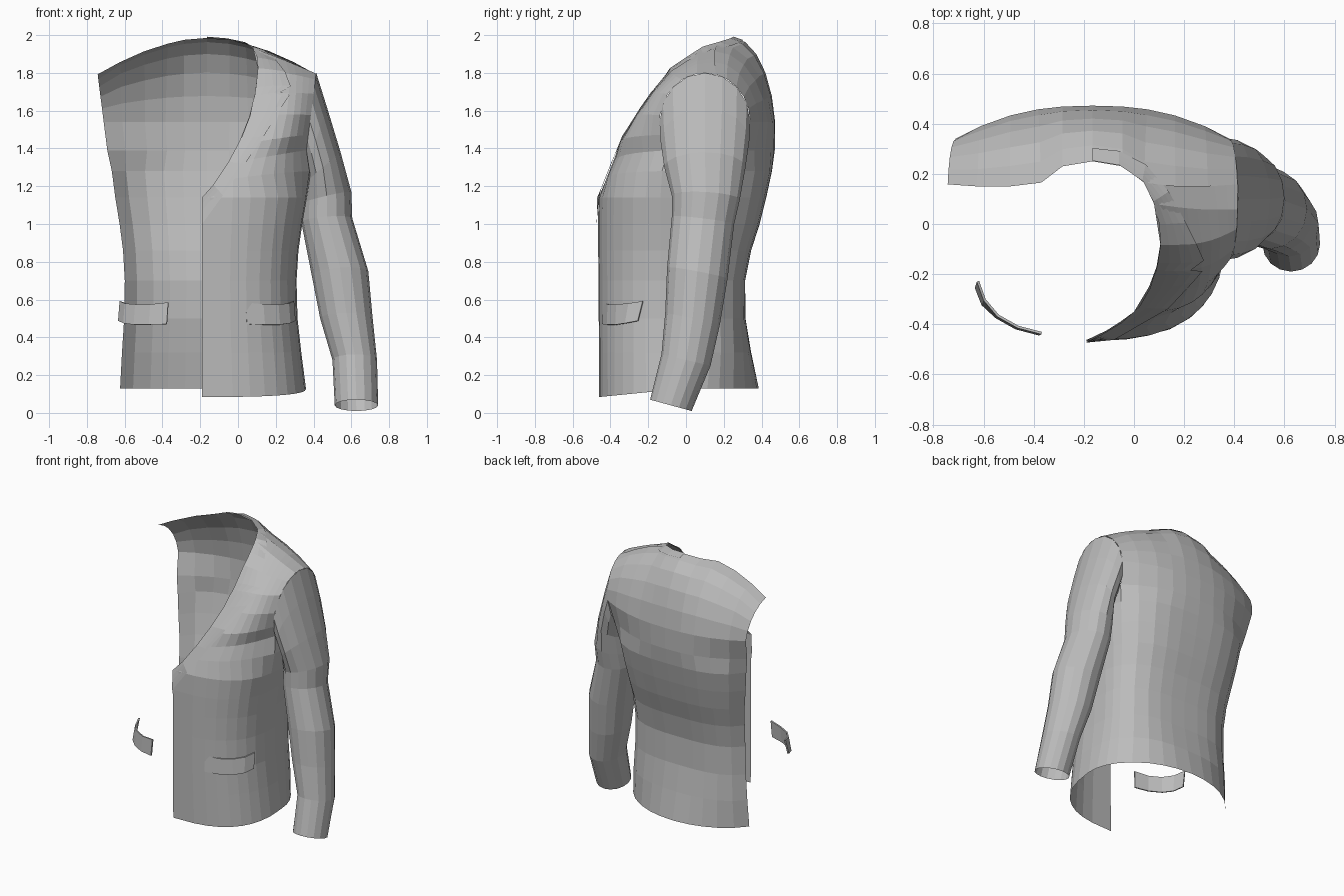
import bpy, bmesh, math
from mathutils import Vector

if "Cube" in bpy.data.objects:
    bpy.data.objects.remove(bpy.data.objects["Cube"])

CX = -0.165                      # symmetry plane of the torso
cloth = bpy.data.materials.new("grey_cloth")
cloth.diffuse_color = (0.5, 0.5, 0.5, 1)
cloth.use_nodes = True
cloth.node_tree.nodes["Principled BSDF"].inputs["Base Color"].default_value = cloth.diffuse_color


def sheet(name, grids, ref):
    """Object from grids of points (rows of equal length), normals away from ref."""
    bm = bmesh.new()
    for rows in grids:
        vs = [[bm.verts.new(p) for p in row] for row in rows]
        for a, b in zip(vs, vs[1:]):
            for i in range(len(a) - 1):
                bm.faces.new((a[i], a[i + 1], b[i + 1], b[i]))
    bmesh.ops.remove_doubles(bm, verts=bm.verts, dist=0.0005)
    bmesh.ops.recalc_face_normals(bm, faces=bm.faces)
    bm.normal_update()
    if sum(f.normal.dot(f.calc_center_median() - Vector(ref)) * f.calc_area() for f in bm.faces) < 0:
        bmesh.ops.reverse_faces(bm, faces=bm.faces)
    me = bpy.data.meshes.new(name)
    bm.to_mesh(me)
    bm.free()
    me.materials.append(cloth)
    ob = bpy.data.objects.new(name, me)
    bpy.context.collection.objects.link(ob)
    return ob


def mirror(grid):
    return [[Vector((2 * CX - p.x, p.y, p.z)) for p in row] for row in grid]


def P(x, y, z):                  # point given relative to the symmetry plane
    return Vector((x + CX, y, z))


def span(a, b, n):
    return [a + (b - a) * i / n for i in range(n + 1)]


# torso levels: height, half width, back depth, front depth, squareness of the back
LEVELS = [(0.13, .525, .385, -.46, 2), (0.32, .50, .345, -.461, 2.5), (0.5, .48, .315, -.462, 2.9),
          (0.7, .475, .313, -.463, 3), (0.86, .485, .345, -.465, 3), (1.0, .505, .39, -.466, 3),
          (1.14, .53, .425, -.463, 3), (1.28, .55, .455, -.43, 3)]
T_SEAM, T_ARM = math.radians(61), math.radians(100)


def section(level, t):
    """Point on the torso outline, t = 0 at centre back, pi at centre front."""
    z, w, yb, yf, n = level
    ys, s, c = -0.02, math.sin(t), math.cos(t)
    e = 2 / n if c > 0 else 2 / 2.6
    x = w * max(s, 0) ** e
    y = ys + ((yb - ys) if c > 0 else (yf - ys)) * abs(c) ** e
    if t > math.pi - 1e-4:
        x = -0.025
    if z == LEVELS[0][0]:
        z += 0.1 * min(0, y)
    return P(x, y, z)


# sleeve rings: centre x, radius x, centre y, radius y, height, tilt over x, tilt over y
RINGS = [(.381, .033, .1, .24, 1.54, .26, 0), (.412, .06, .1, .235, 1.44, .175, 0),
         (.45, .093, .1, .215, 1.30, .08, 0), (.47, .13, .105, .18, 1.14, .03, -.01),
         (.47, .135, .09, .165, 1.02, .01, -.02), (.54, .15, .06, .16, .74, .01, -.03),
         (.574, .139, .035, .145, .50, 0, -.03), (.618, .118, 0, .13, .28, 0, -.03),
         (.627, .115, -.08, .11, .04, 0, -.03)]


def ring_point(ring, deg):
    cx, rx, cy, ry, z, dx, dy = ring
    c, s = math.cos(math.radians(deg)), math.sin(math.radians(deg))
    return Vector((cx + rx * c, cy + ry * s, z + dx * c + dy * s))


def armhole(deg):
    return ring_point(RINGS[0], deg)


sheet("left_sleeve", [[[ring_point(r, a) for a in span(0, 360, 16)] for r in RINGS]], (.5, .07, .9))

# back panel: wrapped lower rows, blades, then rolled over to neck and shoulder seam
back = []
for l in LEVELS:                 # columns spaced evenly across the width
    edge = section(l, T_SEAM).x - CX
    back.append([section(l, math.asin((edge * f / l[1]) ** (l[4] / 2)))
                 for f in (0, .25, .45, .65, .85, 1)])
F = [0, .22, .4, .6, .82, 1]
for z, yb, deg in [(1.39, .47, 125), (1.54, .472, 90)]:
    e = armhole(deg)
    back.append([P((e.x - CX) * f, yb - (yb - e.y) * f ** 2.4, z) for f in F])
top = [P(*p) for p in [(0, .25, 1.985), (.12, .23, 1.975), (.205, .165, 1.955),
                       (.33, .15, 1.915), (.46, .15, 1.857), (.579, .158, 1.792)]]
blade = back[-1]
for k, deg in zip(range(1, 6), (74, 59, 44, 29, 14)):
    a = k / 5 * math.pi / 2
    row = []
    for p, q in zip(blade, top):
        ky, kz = 0.8 * (1 - math.cos(a)) + 0.2 * k / 5, math.sin(a)
        row.append(Vector((p.x + (q.x - p.x) * k / 5, p.y + (q.y - p.y) * ky, p.z + (q.z - p.z) * kz)))
    row[-1] = armhole(deg)
    back.append(row)
CENTRE = (CX, 0, 1)
sheet("back_panel", [back, mirror(back)], CENTRE)

# left front: side strip up to the armhole, front skirt, chest up to the shoulder
side = [[section(l, t) for t in span(T_SEAM, T_ARM, 4)] for l in LEVELS]
side.append([armhole(d) for d in span(125, 235, 4)])
front_t = span(T_ARM, math.pi, 8)
skirt = [[section(l, t) for t in front_t] for l in LEVELS[:-1]]
arm_edge = [section(LEVELS[-1], T_ARM)] + [armhole(d) for d in (235, 255, 278, 305, 330, 350, 374)]
neck_edge = [(.055, -.425, 1.23), (.11, -.39, 1.32), (.165, -.35, 1.42), (.225, -.25, 1.57),
             (.255, -.17, 1.69), (.27, -.08, 1.82), (.245, .08, 1.93), (.205, .165, 1.955)]
bulge = [.11, .10, .09, .07, .05, .03, .012, 0]
chest = [skirt[-1]]
for a, n, b in zip(arm_edge, neck_edge, bulge):
    chest.append([a.lerp(P(*n), u) + Vector((.5, -.8, .1)) * b * math.sin(math.pi * u)
                  for u in span(0, 1, 8)])
chest[-1] = [top[-1].lerp(top[2], u) + Vector((0, 0, .007)) * math.sin(math.pi * u) for u in span(0, 1, 8)]
sheet("left_front", [side, skirt, chest], CENTRE)

# lapel and collar: a strip from the opening to the notched outer edge
inner = [(-.19, -.465, 1.14), (-.13, -.445, 1.21), (-.05, -.395, 1.33), (.02, -.33, 1.46),
         (.065, -.25, 1.57), (.08, -.2, 1.65), (.088, -.185, 1.68), (.095, -.15, 1.72),
         (.103, -.08, 1.82), (.10, 0, 1.88), (.075, .09, 1.935), (.03, .16, 1.965),
         (-.06, .225, 1.99), (-.165, .25, 2.0)]
outer = [(-.19, -.467, 1.0), (-.08, -.455, 1.15), (.04, -.42, 1.33), (.14, -.36, 1.48),
         (.24, -.25, 1.64), (.28, -.2, 1.69), (.225, -.2, 1.71), (.28, -.15, 1.735),
         (.25, -.08, 1.81), (.21, 0, 1.87), (.14, .13, 1.925), (.05, .24, 1.955),
         (-.06, .29, 1.965), (-.165, .30, 1.97)]
strip = [[Vector(a).lerp(Vector(b), u) for u in span(0, 1, 4)] for a, b in zip(inner, outer)]
lapel = sheet("lapel", [strip], CENTRE)
# temporary body copy that the lapel rests on
body = sheet("lapel_support", [back, mirror(back), side, skirt, chest], CENTRE)
body.hide_render = True
wrap = lapel.modifiers.new("rest_on_body", 'SHRINKWRAP')
wrap.target = body
wrap.wrap_method = 'NEAREST_SURFACEPOINT'
wrap.wrap_mode = 'ABOVE_SURFACE'
wrap.offset = 0.007
bpy.context.view_layer.objects.active = lapel
lapel.select_set(True)
bpy.ops.object.modifier_apply(modifier=wrap.name)
bpy.data.objects.remove(body)

# pocket flaps, one on each side
line = [(.205, -.44, .585, .47), (.30, -.415, .575, .467), (.38, -.37, .575, .467),
        (.435, -.305, .58, .475), (.462, -.23, .592, .488)]
flap = [[P(x, y, zt) for x, y, zt, zb in line],
        [P(x + .008, y - .005 - max(0, x - .38) * .25, zb) for x, y, zt, zb in line]]
for name, grid in (("left_pocket_flap", flap), ("right_pocket_flap", mirror(flap))):
    ob = sheet(name, [grid], CENTRE)
    mod = ob.modifiers.new("thickness", 'SOLIDIFY')
    mod.thickness = 0.01
